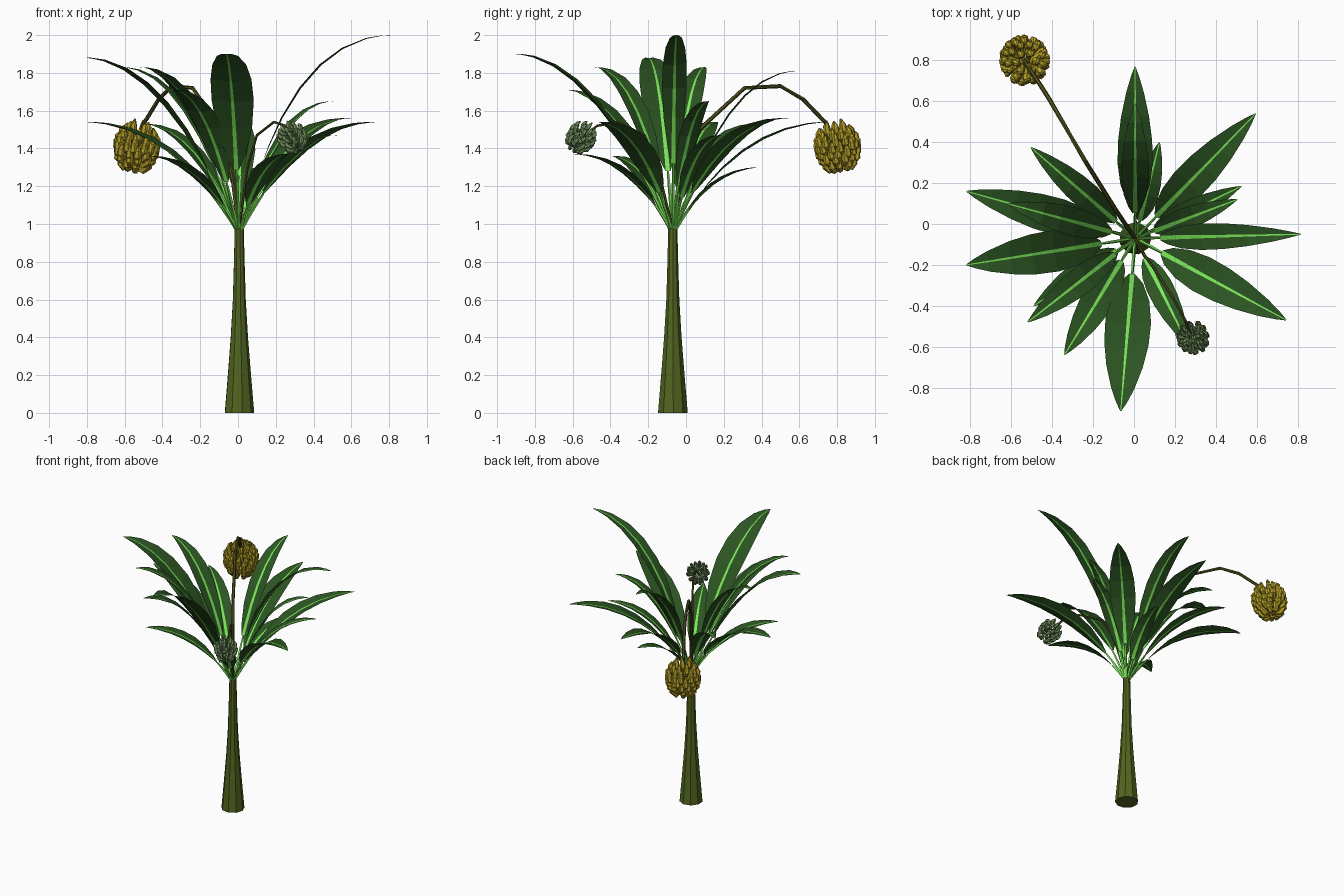
import bpy, bmesh, math, random
from mathutils import Vector, Matrix

random.seed(4)
cube = bpy.data.objects.get("Cube")
if cube:
    bpy.data.objects.remove(cube, do_unlink=True)


def material(name, rgb):
    m = bpy.data.materials.new(name)
    m.use_nodes = True
    m.diffuse_color = (*rgb, 1)
    m.node_tree.nodes["Principled BSDF"].inputs["Base Color"].default_value = (*rgb, 1)
    return m


LEAF = material("leaf green", (0.025, 0.09, 0.016))
RIB = material("light rib green", (0.2, 0.8, 0.1))
BARK = material("olive bark", (0.085, 0.13, 0.014))
STALK = material("olive brown stalk", (0.085, 0.082, 0.014))
RIPE = material("ripe yellow", (0.46, 0.35, 0.02))
UNRIPE = material("unripe green", (0.19, 0.33, 0.13))

CROWN = Vector((0.006, -0.07, 0.97))


def finish(name, bm, mats):
    mesh = bpy.data.meshes.new(name)
    bm.to_mesh(mesh)
    bm.free()
    for m in mats:
        mesh.materials.append(m)
    ob = bpy.data.objects.new(name, mesh)
    bpy.context.collection.objects.link(ob)
    return ob


def tube(bm, path, radii, sides, mat=0):
    """Sweep a polygon along a path and cap both ends."""
    rings = []
    for i, p in enumerate(path):
        d = (path[min(i + 1, len(path) - 1)] - path[max(i - 1, 0)]).normalized()
        side = d.cross(Vector((0.31, 0.95, 0.02))).normalized()
        up = side.cross(d)
        ring = []
        for k in range(sides):
            a = math.tau * k / sides
            ring.append(bm.verts.new(p + (side * math.cos(a) + up * math.sin(a)) * radii[i]))
        rings.append(ring)
    faces = []
    for r0, r1 in zip(rings, rings[1:]):
        for k in range(sides):
            n = (k + 1) % sides
            faces.append(bm.faces.new((r0[k], r0[n], r1[n], r1[k])))
    faces.append(bm.faces.new(rings[0][::-1]))
    faces.append(bm.faces.new(rings[-1]))
    for f in faces:
        f.material_index = mat
    bmesh.ops.recalc_face_normals(bm, faces=faces)


# Trunk: faceted and flared at the foot
bm = bmesh.new()
trunk = [(0, .08), (.2, .063), (.4, .047), (.6, .035), (.8, .029), (1, .024)]
tube(bm, [Vector((CROWN.x, CROWN.y, z)) for z, r in trunk], [r for z, r in trunk], 9)
finish("trunk", bm, [BARK])

# Blade outline: distance along the blade, share of the half width
OUTLINE = [(0, .12), (.07, .5), (.2, .84), (.36, 1), (.52, .97),
           (.68, .8), (.84, .5), (.94, .23), (1, .02)]


def leaf(name, tip, width, bend):
    """Arching leaf: thin stem, folded blade and a light midrib."""
    bm = bmesh.new()
    tip = Vector(tip)
    flat = Vector((tip.x - CROWN.x, tip.y - CROWN.y, 0))
    heading = flat.normalized()
    across = Vector((-heading.y, heading.x, 0))
    base = CROWN + heading * 0.014
    knee = base + flat * bend
    knee.z = tip.z - 0.01

    def at(u):
        return base * (1 - u) ** 2 + knee * 2 * u * (1 - u) + tip * u * u

    start = 0.19
    tube(bm, [at(start * i / 3) for i in range(4)], [.009, .0085, .008, .006], 4, 1)
    rows = []
    for t, w in OUTLINE:
        u = start + (1 - start) * t
        tangent = (at(min(u + .01, 1)) - at(u - .01)).normalized()
        normal = tangent.cross(across).normalized()
        rib = 0.0095 * (1 - t) + 0.002
        half = max(width * w, rib * 1.1)
        rows.append([bm.verts.new(at(u) + across * s + normal * (abs(s) - rib) * 0.16)
                     for s in (-half, -rib, rib, half)])
    for r0, r1 in zip(rows, rows[1:]):
        for k in range(3):
            f = bm.faces.new((r0[k], r0[k + 1], r1[k + 1], r1[k]))
            f.material_index = 1 if k == 1 else 0
    finish(name, bm, [LEAF, RIB])


# Leaves: tip, half width, bend of the arch
LEAVES = [
    ((.005, .77, 1.54), .086, .4), ((.595, .54, 1.56), .087, .4),
    ((.525, .185, 1.47), .055, .4), ((.505, .12, 1.65), .055, .4),
    ((.815, -.05, 2.0), .065, .32), ((.745, -.47, 1.54), .092, .4),
    ((.27, -.6, 1.37), .065, .4), ((-.065, -.915, 1.9), .112, .5),
    ((-.34, -.64, 1.71), .08, .45), ((-.52, -.48, 1.83), .068, .42),
    ((-.49, -.4, 1.36), .07, .4), ((-.82, -.2, 1.88), .102, .48),
    ((-.82, .16, 1.54), .09, .42), ((-.505, .375, 1.53), .067, .42),
    ((-.62, .1, 1.83), .07, .42), ((.125, .4, 1.3), .06, .4),
    ((.005, .59, 1.81), .067, .42),
]
for i, (tip, width, bend) in enumerate(LEAVES):
    leaf(f"leaf_{i + 1}", tip, width, bend)


def fruit_stalk(name, points, radius):
    bm = bmesh.new()
    path = [CROWN] + [Vector(p) for p in points]
    tube(bm, path, [radius] * len(path), 6)
    finish(name, bm, [STALK])


fruit_stalk("ripe_stalk", [(-.03, -.02, 1.25), (-.09, .07, 1.5),
            (-.24, .31, 1.72), (-.35, .5, 1.73), (-.42, .62, 1.66),
            (-.5, .745, 1.53), (-.535, .8, 1.38)], .011)
fruit_stalk("unripe_stalk", [(.05, -.15, 1.3), (.1, -.22, 1.47),
            (.19, -.36, 1.54), (.25, -.47, 1.52), (.28, -.55, 1.46)], .007)


def bunch(name, centre, axis, height, radius, rows, count, thick, mat):
    """Rings of curved fingers sweeping out and up, closing towards the top."""
    bm = bmesh.new()
    for row in range(rows):
        v = row / (rows - 1) * 2 - 1
        reach = radius * math.sqrt(1 - (0.78 if v > 0 else 0.5) * v * v)
        n = max(5, round(count * reach / radius))
        z = v * height * 0.34 - height * 0.06
        for k in range(n):
            a = math.tau * (k + 0.5 * (row % 2)) / n + random.uniform(-.12, .12)
            out = Vector((math.cos(a), math.sin(a), 0))
            lift = height * random.uniform(.2, .27)
            bow = [(.3, -.3), (.7, -.32), (.92, .0), (.95, .4), (.84, .8)]
            path = [out * reach * r + Vector((0, 0, z + lift * h)) for r, h in bow]
            tube(bm, path, [thick * s for s in (.5, .95, 1.05, .85, .25)], 6)
    turn = Vector((0, 0, 1)).rotation_difference(Vector(axis)).to_matrix().to_4x4()
    bm.transform(Matrix.Translation(centre) @ turn)
    finish(name, bm, [mat])


bunch("ripe_bunch", (-.535, .8, 1.42), (.12, -.15, 1), .27, .116, 7, 13, .0195, RIPE)
bunch("unripe_bunch", (.285, -.55, 1.465), (-.3, .5, .6), .17, .077, 5, 10, .0115, UNRIPE)
